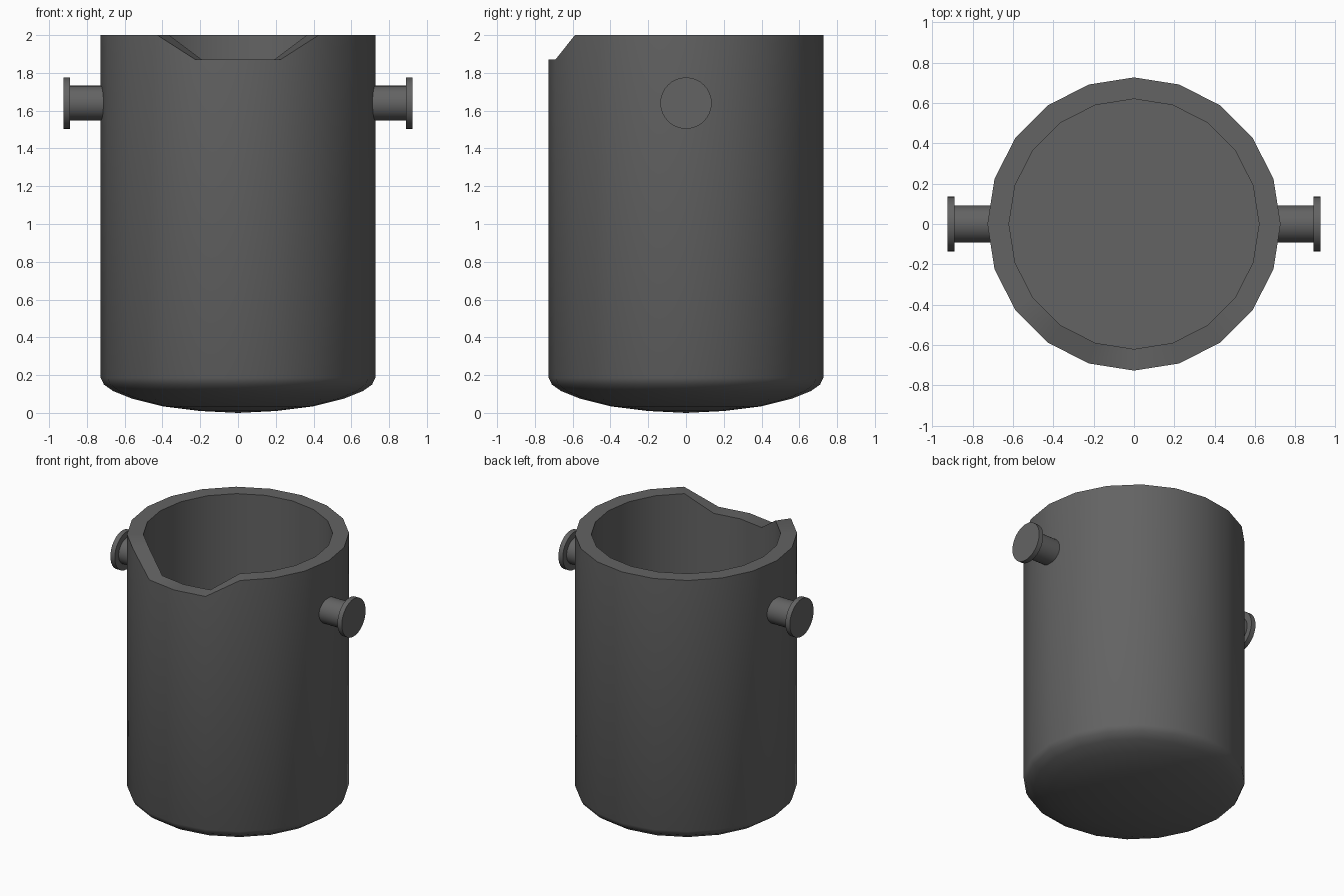
import bpy, bmesh, math

cube = bpy.data.objects.get("Cube")
if cube:
    bpy.data.objects.remove(cube, do_unlink=True)

steel = bpy.data.materials.new("dark grey steel")
steel.use_nodes = True
GREY = (0.125, 0.125, 0.125, 1)
steel.diffuse_color = GREY
steel.node_tree.nodes["Principled BSDF"].inputs["Base Color"].default_value = GREY


def lathe(name, profile, sides, smooth_angle, edit=None):
    """Revolve (radius, height) points around z; radius 0 closes to a pole."""
    bm = bmesh.new()
    rings = []
    for r, z in profile:
        if r == 0:
            rings.append([bm.verts.new((0, 0, z))] * sides)
        else:
            angles = [2 * math.pi * i / sides for i in range(sides)]
            rings.append([bm.verts.new((r * math.cos(a), r * math.sin(a), z)) for a in angles])
    for a, b in zip(rings, rings[1:]):
        for i in range(sides):
            j = (i + 1) % sides
            bm.faces.new(dict.fromkeys((a[i], a[j], b[j], b[i])))
    if edit:
        edit(bm)
    bmesh.ops.recalc_face_normals(bm, faces=bm.faces[:])
    mesh = bpy.data.meshes.new(name)
    bm.to_mesh(mesh)
    bm.free()
    mesh.materials.append(steel)
    obj = bpy.data.objects.new(name, mesh)
    bpy.context.collection.objects.link(obj)
    bpy.ops.object.select_all(action='DESELECT')
    obj.select_set(True)
    bpy.context.view_layer.objects.active = obj
    bpy.ops.object.shade_smooth_by_angle(angle=math.radians(smooth_angle))
    return obj


def lower_spout(bm):
    """Drop the front three rim columns to form the pouring lip."""
    for v in bm.verts:
        if v.co.z > 1.9 and v.co.y < 0 and abs(v.co.x) < -0.4 * v.co.y:
            v.co.z = 1.87


# Vessel: dished bottom, straight outer wall, flat rim, inner wall and floor
vessel_profile = [(0, 0), (0.2, 0.01), (0.4, 0.035), (0.56, 0.075), (0.66, 0.115),
                  (0.71, 0.15), (0.727, 0.185), (0.727, 2), (0.62, 2), (0.62, 0.18), (0, 0.18)]
lathe("ladle_vessel", vessel_profile, 20, 40, lower_spout)

# Trunnions: a pin with an end flange on each side
pin_profile = [(0, 0.65), (0.092, 0.65), (0.092, 0.89), (0.136, 0.89), (0.136, 0.925), (0, 0.925)]
for side, sign in (("left", 1), ("right", -1)):
    pin = lathe(side + "_trunnion", pin_profile, 32, 30)
    pin.rotation_euler = (0, sign * math.pi / 2, 0)
    pin.location.z = 1.64
